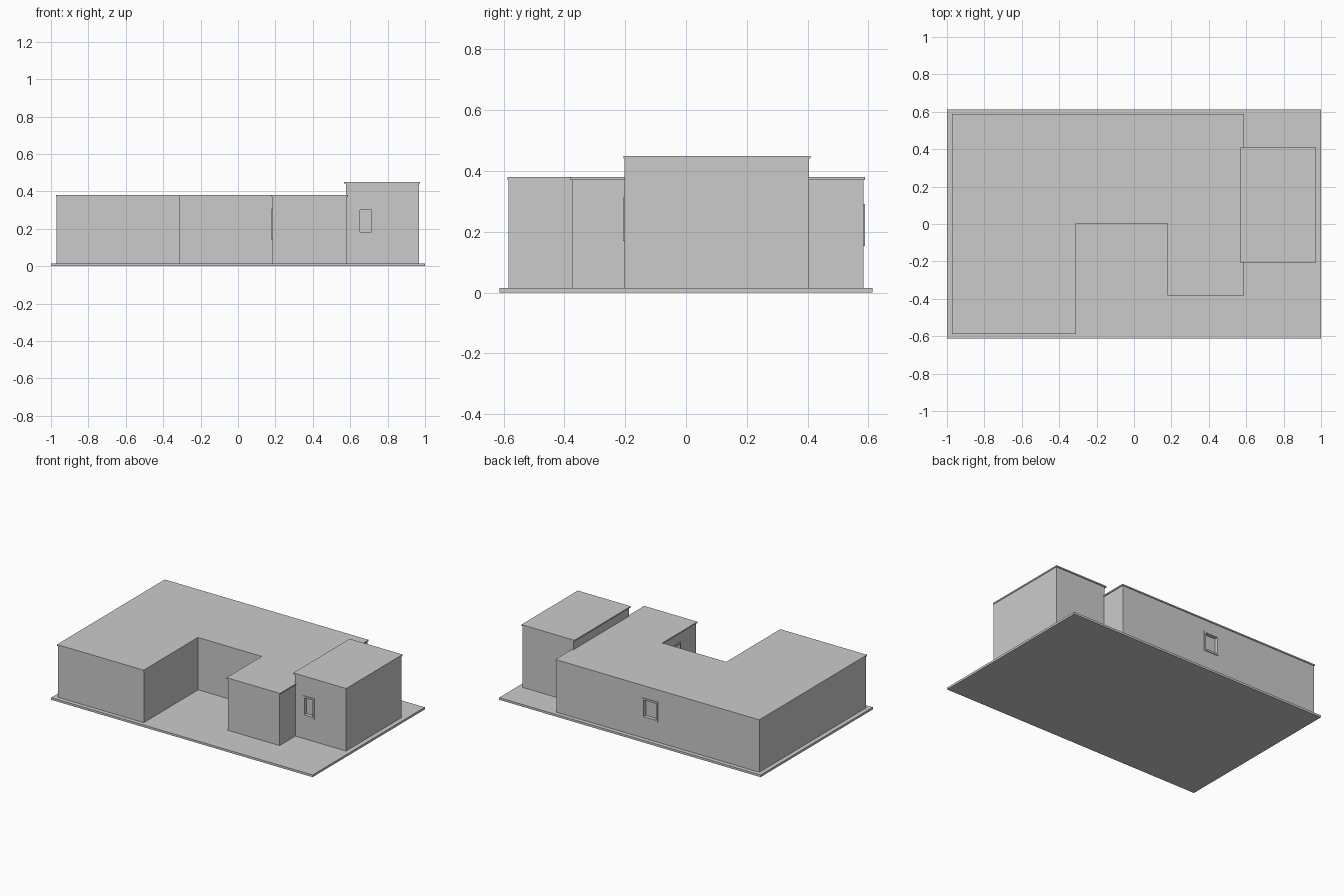
import bpy, bmesh
from mathutils import Matrix

if "Cube" in bpy.data.objects:
    bpy.data.objects.remove(bpy.data.objects["Cube"])

plaster = bpy.data.materials.new("plain grey")
plaster.diffuse_color = (0.6, 0.6, 0.6, 1)
plaster.use_nodes = True
plaster.node_tree.nodes["Principled BSDF"].inputs["Base Color"].default_value = plaster.diffuse_color


def finish(name, bm):
    bmesh.ops.recalc_face_normals(bm, faces=bm.faces)
    me = bpy.data.meshes.new(name)
    bm.to_mesh(me)
    bm.free()
    me.materials.append(plaster)
    ob = bpy.data.objects.new(name, me)
    bpy.context.collection.objects.link(ob)
    return ob


def prism(name, pts, z0, z1):
    """Extrude a floor plan from z0 to z1."""
    bm = bmesh.new()
    face = bm.faces.new([bm.verts.new((x, y, z0)) for x, y in pts])
    ext = bmesh.ops.extrude_face_region(bm, geom=[face])["geom"]
    up = [v for v in ext if isinstance(v, bmesh.types.BMVert)]
    bmesh.ops.translate(bm, verts=up, vec=(0, 0, z1 - z0))
    return finish(name, bm)


def rect(x0, x1, y0, y1):
    return [(x0, y0), (x1, y0), (x1, y1), (x0, y1)]


def box(name, lo, hi):
    return prism(name, rect(lo[0], hi[0], lo[1], hi[1]), lo[2], hi[2])


def window(name, wall, axis, side, at, u, z, bar=0.012, out=0.005, deep=0.02):
    """Cut a recess in a wall and put a thin frame around it.
    axis: 0 or 1, the direction the wall faces; side: +1 or -1."""
    def part(label, u0, u1, z0, z1, d0, d1):
        d = sorted((at + side * d0, at + side * d1))
        lo, hi = [0, 0, z0], [0, 0, z1]
        lo[axis], hi[axis] = d
        lo[1 - axis], hi[1 - axis] = u0, u1
        return box(label, lo, hi)

    cutter = part(name + "_cutter", u[0] + bar, u[1] - bar,
                  z[0] + bar, z[1] - bar, -deep, 0.05)
    cutter.hide_render = True
    cutter.hide_viewport = True
    mod = wall.modifiers.new(name, "BOOLEAN")
    mod.operation = "DIFFERENCE"
    mod.solver = "EXACT"
    mod.object = cutter
    # jambs, sill and head of the frame
    part(name + "_jamb_a", u[0], u[0] + bar, z[0], z[1], -0.002, out)
    part(name + "_jamb_b", u[1] - bar, u[1], z[0], z[1], -0.002, out)
    part(name + "_sill", u[0] + bar, u[1] - bar, z[0], z[0] + bar, -0.002, out)
    part(name + "_head", u[0] + bar, u[1] - bar, z[1] - bar, z[1], -0.002, out)


# Ground slab
prism("ground_slab", rect(-1, 1, -0.613, 0.613), 0, 0.015)

# Main house: a U-shaped plan with a slightly overhanging flat roof
plan = [(-0.97, -0.584), (-0.312, -0.584), (-0.312, 0.01), (0.185, 0.01),
        (0.185, -0.375), (0.581, -0.375), (0.581, 0.584), (-0.97, 0.584)]
roof = [(-0.973, -0.588), (-0.31, -0.588), (-0.31, 0.004), (0.179, 0.004),
        (0.179, -0.381), (0.587, -0.381), (0.587, 0.589), (-0.973, 0.589)]
house = prism("house_walls", plan, 0.015, 0.371)
prism("house_roof", roof, 0.371, 0.38)

# Taller block on the right with its own flat roof
tower = prism("tower_walls", rect(0.577, 0.968, -0.202, 0.404), 0.015, 0.441)
prism("tower_roof", rect(0.567, 0.972, -0.206, 0.41), 0.441, 0.45)

# Windows
window("tower_window", tower, 1, -1, -0.202, (0.64, 0.726), (0.17, 0.312))
window("back_window", house, 1, 1, 0.584, (-0.195, -0.076), (0.153, 0.292))
window("court_window", house, 0, -1, 0.185, (-0.203, -0.075), (0.14, 0.308))
